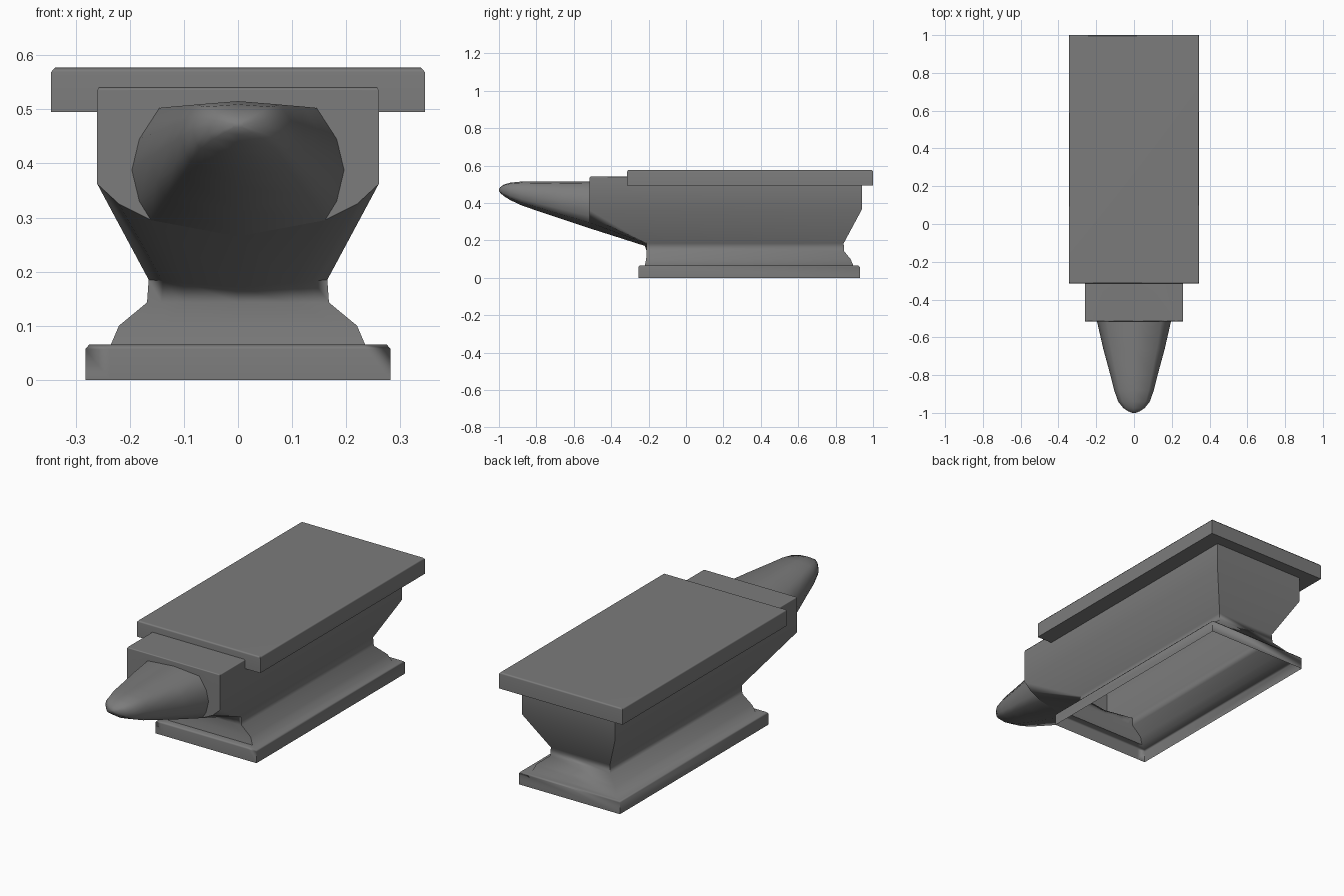
import bpy, bmesh, math

if "Cube" in bpy.data.objects:
    bpy.data.objects.remove(bpy.data.objects["Cube"])

# Dark grey iron
iron = bpy.data.materials.new("dark_iron")
iron.diffuse_color = (0.2, 0.2, 0.2, 1)
iron.use_nodes = True
iron.node_tree.nodes["Principled BSDF"].inputs["Base Color"].default_value = iron.diffuse_color


def loft(name, rings, cap_start=False, cap_end=False, angle=60, weighted=True):
    """Skin a list of equal-length closed rings into one smooth-by-angle object."""
    bm = bmesh.new()
    rows = [[bm.verts.new(p) for p in ring] for ring in rings]
    n = len(rows[0])
    for a, b in zip(rows, rows[1:]):
        for i in range(n):
            j = (i + 1) % n
            bm.faces.new((a[i], a[j], b[j], b[i]))
    if cap_start:
        bm.faces.new(rows[0][::-1])
    if cap_end:
        bm.faces.new(rows[-1])
    bmesh.ops.recalc_face_normals(bm, faces=bm.faces)
    me = bpy.data.meshes.new(name)
    bm.to_mesh(me)
    bm.free()
    me.materials.append(iron)
    ob = bpy.data.objects.new(name, me)
    bpy.context.collection.objects.link(ob)
    bpy.ops.object.select_all(action='DESELECT')
    bpy.context.view_layer.objects.active = ob
    ob.select_set(True)
    bpy.ops.object.shade_smooth_by_angle(angle=math.radians(angle))
    if weighted:  # keeps large faces flat beside soft chamfers
        ob.modifiers.new("weighted", 'WEIGHTED_NORMAL').keep_sharp = True
    return ob


def rect(hx, y0, y1, z):
    return [(hx, y0, z), (hx, y1, z), (-hx, y1, z), (-hx, y0, z)]


def mirrored(half):
    """Half ring whose last point lies on x = 0, completed on the other side."""
    return half + [(-x, y, z) for x, y, z in half[-2::-1]]


def body_ring(z, hx, yb, yf, mid_dy=0.0, mid_dz=0.0):
    half = [(hx, yb, z)]
    for f in (1, 0.84, 0.6, 0):
        half.append((hx * f, yf + mid_dy * (1 - f), z + mid_dz * (1 - f)))
    return mirrored(half)


# Flat face plate with chamfered top edge
loft("face_plate", [
    rect(0.345, -0.315, 1.0, 0.495),
    rect(0.345, -0.315, 1.0, 0.569),
    rect(0.338, -0.308, 0.993, 0.577)], True, True)

# Body: open-bottomed foot, flared waist, overhanging wedge, straight upper block
neck_y = -0.515
wedge = mirrored([(0.26, 0.94, 0.365), (0.26, neck_y, 0.362), (0.22, neck_y, 0.325),
                  (0.16, neck_y, 0.295), (0, neck_y, 0.265)])
loft("body_and_foot", [
    body_ring(0.0, 0.282, 0.93, -0.255),
    body_ring(0.057, 0.282, 0.93, -0.255),
    body_ring(0.065, 0.275, 0.923, -0.248),
    body_ring(0.065, 0.235, 0.895, -0.22),
    body_ring(0.10, 0.22, 0.88, -0.213),
    body_ring(0.143, 0.168, 0.845, -0.21),
    body_ring(0.185, 0.165, 0.843, -0.21, -0.01, -0.014),
    wedge,
    body_ring(0.535, 0.26, 0.94, neck_y),
    body_ring(0.541, 0.257, 0.937, neck_y + 0.004)], False, True, 70)

# Horn: flat-topped polygon section tapering to a rounded tip
section = [(0, 1), (0.74, 0.95), (0.93, 0.72), (1, 0.49), (0.93, 0.26), (0.82, 0.12), (0, 0)]
# y, half width, bottom z, top z
stations = [
    (neck_y, 0.196, 0.265, 0.515),
    (-0.66, 0.163, 0.313, 0.515),
    (-0.80, 0.125, 0.360, 0.515),
    (-0.88, 0.105, 0.388, 0.515),
    (-0.94, 0.084, 0.416, 0.509),
    (-0.975, 0.056, 0.438, 0.498),
    (-0.992, 0.030, 0.453, 0.486),
    (-1.0, 0.010, 0.465, 0.476)]
horn = []
for y, w, z0, z1 in stations:
    half = [(u * w, y, z0 + v * (z1 - z0)) for u, v in section]
    horn.append(half + [(-x, yy, z) for x, yy, z in half[-2:0:-1]])
loft("horn", horn, False, True, 60, False)
